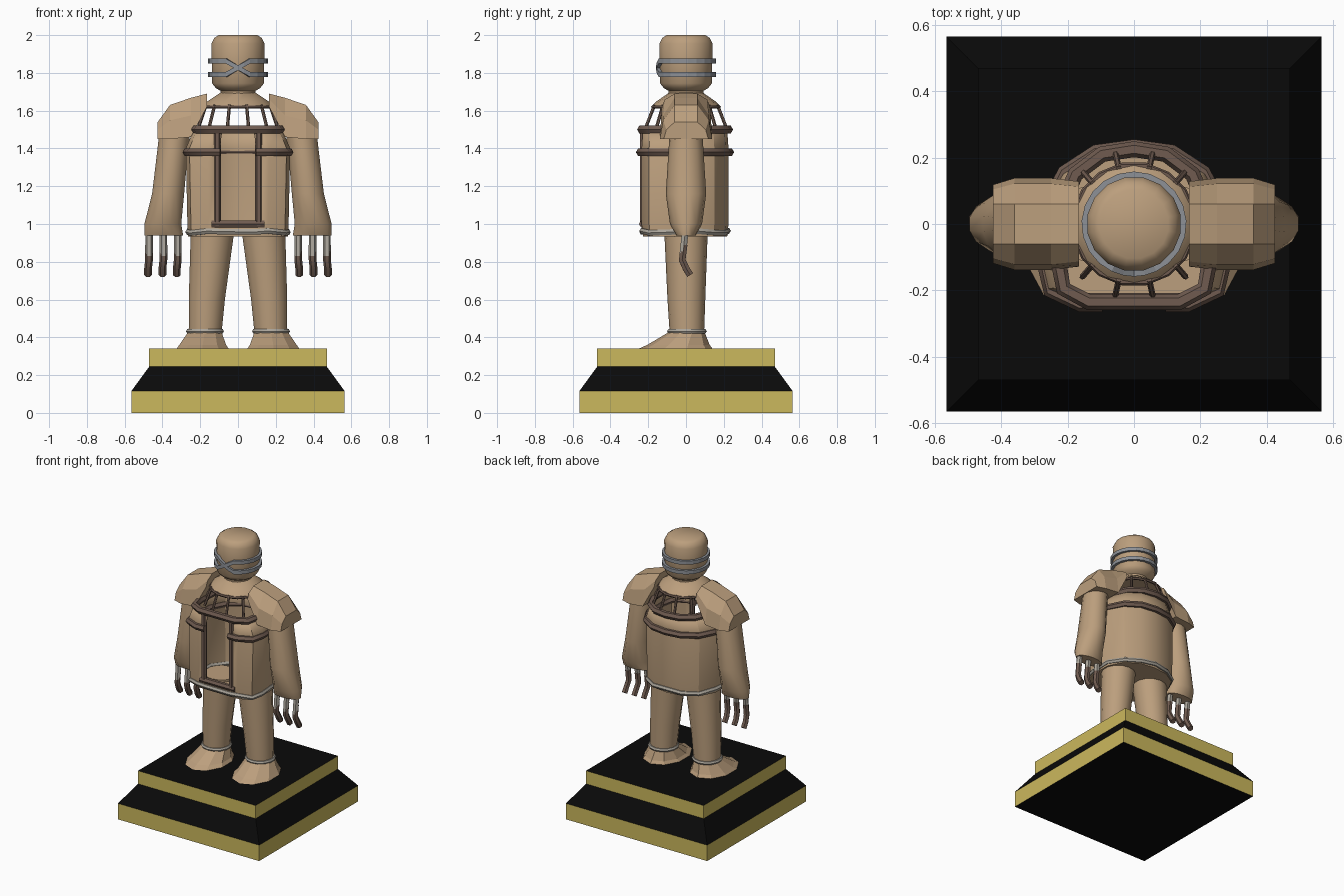
import bpy, bmesh, math
from mathutils import Vector

if "Cube" in bpy.data.objects:
    bpy.data.objects.remove(bpy.data.objects["Cube"])


def mat(name, c):
    m = bpy.data.materials.new(name)
    m.diffuse_color = (*c, 1)
    m.use_nodes = True
    m.node_tree.nodes["Principled BSDF"].inputs["Base Color"].default_value = m.diffuse_color
    return m


TAN = mat("tan", (0.50, 0.345, 0.205))
BROWN = mat("brown", (0.16, 0.105, 0.08))
GREY = mat("steel_grey", (0.27, 0.285, 0.31))
PALE = mat("pale_grey", (0.40, 0.37, 0.32))
GOLD = mat("gold", (0.60, 0.48, 0.11))
BLACK = mat("black", (0.003, 0.003, 0.003))


def smooth(ob, deg):
    bpy.ops.object.select_all(action='DESELECT')
    ob.select_set(True)
    bpy.context.view_layer.objects.active = ob
    bpy.ops.object.shade_smooth_by_angle(angle=math.radians(deg))


def loft(name, rings, m, angle=0, cap=(True, True), skip=None):
    """Skin a list of closed rings; skip(ring, side) leaves a hole."""
    bm = bmesh.new()
    vs = [[bm.verts.new(p) for p in r] for r in rings]
    n = len(rings[0])
    for i in range(len(vs) - 1):
        for j in range(n):
            if skip and skip(i, j):
                continue
            k = (j + 1) % n
            bm.faces.new((vs[i][j], vs[i][k], vs[i + 1][k], vs[i + 1][j]))
    if cap[0]:
        bm.faces.new(vs[0])
    if cap[1]:
        bm.faces.new(vs[-1])
    bmesh.ops.recalc_face_normals(bm, faces=bm.faces)
    me = bpy.data.meshes.new(name)
    bm.to_mesh(me)
    bm.free()
    me.materials.append(m)
    ob = bpy.data.objects.new(name, me)
    bpy.context.collection.objects.link(ob)
    if angle:
        smooth(ob, angle)
    return ob


def oval(z, cx, cy, rx, ry, n=14):
    return [(cx + rx * math.cos(2 * math.pi * (i + .5) / n),
             cy + ry * math.sin(2 * math.pi * (i + .5) / n), z) for i in range(n)]


def rod(name, pts, r, m, closed=False):
    cu = bpy.data.curves.new(name, 'CURVE')
    cu.dimensions = '3D'
    cu.bevel_depth = r
    cu.bevel_resolution = 1
    cu.use_fill_caps = True
    sp = cu.splines.new('POLY')
    sp.points.add(len(pts) - 1)
    for p, q in zip(sp.points, pts):
        p.co = (*q, 1)
    sp.use_cyclic_u = closed
    cu.materials.append(m)
    ob = bpy.data.objects.new(name, cu)
    bpy.context.collection.objects.link(ob)
    bpy.ops.object.select_all(action='DESELECT')
    ob.select_set(True)
    bpy.context.view_layer.objects.active = ob
    bpy.ops.object.convert(target='MESH')
    smooth(bpy.context.object, 50)


# Stepped plinth: upright sides gold, everything else black
def square(h, z):
    return [(-h, -h, z), (h, -h, z), (h, h, z), (-h, h, z)]


base = loft("plinth", [square(.565, 0), square(.565, .115), square(.47, .245), square(.47, .34)], BLACK)
base.data.materials.append(GOLD)
for f in base.data.polygons:
    if abs(f.normal.z) < .1:
        f.material_index = 1

# Torso shell with an open front window
half = [(.10, -.235), (.17, -.235), (.265, -.195), (.285, -.11), (.28, .04), (.22, .15), (.12, .21)]
outline = half + [(0, .225)] + [(-x, y) for x, y in reversed(half)]


def body(z, sx=1, sy=1):
    return [(x * sx, y * sy, z) for x, y in outline]


torso = loft("torso", [body(.935, .93, .97), body(1.0, .94), body(1.4, .97), body(1.5, .82, .97)],
             TAN, 28, (True, False), lambda i, j: i > 0 and j == len(outline) - 1)
sol = torso.modifiers.new("thickness", 'SOLIDIFY')
sol.thickness = .012
sol.offset = -1

# Hoops, belt and window frame
rod("chest_hoop", body(1.5, .8, 1), .024, BROWN, True)
rod("rib_hoop", body(1.38, .95, 1.03), .023, BROWN)
rod("belt", [(x, y, z + .006 * math.sin(i * 2)) for i, (x, y, z) in enumerate(body(.958, .92, .98))],
    .017, PALE, True)
for s in (-1, 1):
    rod("window_post", [(s * .11, -.228, .99), (s * .11, -.228, 1.5)], .019, BROWN)
rod("window_sill", [(-.14, -.228, 1.0), (.14, -.228, 1.0)], .021, BROWN)

# Collar cage and neck cap
rod("collar_hoop", oval(1.62, 0, 0, .18, .178, 16), .01, BROWN, True)
for i in range(12):
    a = 2 * math.pi * (i + .5) / 12
    c, s = math.cos(a), math.sin(a)
    rod("collar_bar", [(.22 * c, .225 * s, 1.5), (.175 * c, .172 * s, 1.63)], .009, BROWN)
loft("neck_cap", [oval(1.625, 0, 0, .185, .18), oval(1.65, 0, 0, .165, .155),
                  oval(1.695, 0, 0, .095, .09)], TAN, 35)

# Head
loft("head", [oval(z, 0, 0, r, r, 16) for z, r in
              [(1.68, .092), (1.705, .095), (1.72, .12), (1.745, .14), (1.955, .143),
               (1.985, .128), (2.0, .105)]], TAN, 40)


# Head bands: two rings open at the face, joined by a cross
def ribbon(name, path):
    rings = []
    for a, z in path:
        x, y = math.sin(a), -math.cos(a)
        rings.append([(x * r, y * r, z + d) for r, d in
                      ((.138, -.013), (.158, -.013), (.158, .013), (.138, .013))])
    loft(name, rings, GREY)


G = .42
for s in (-1, 1):
    z = 1.827 + s * .035
    ribbon("head_band", [(G + (2 * math.pi - 2 * G) * i / 18, z) for i in range(19)])
    ribbon("face_cross", [(G * t, 1.827 + s * .035 * t) for t in (-1.05, -.5, 0, .5, 1.05)])

for s in (-1, 1):
    # Leg, foot and anklet
    loft("leg", [oval(z, s * cx, cy, rx, ry) for z, cx, cy, rx, ry in
                 [(.40, .175, .005, .088, .09), (.60, .165, .002, .098, .1),
                  (.96, .135, 0, .118, .115)]], TAN, 40)
    loft("foot", [oval(.34, s * .187, -.055, .145, .195, 10), oval(.36, s * .187, -.04, .13, .165, 10),
                  oval(.43, s * .175, .005, .092, .092, 10)], TAN)
    rod("anklet", oval(.432, s * .175, .005, .09, .092), .013, PALE, True)

    # Arm
    loft("arm", [oval(z, s * cx, 0, rx, ry) for z, cx, rx, ry in
                 [(1.52, .33, .085, .085), (1.40, .345, .083, .092), (1.16, .37, .087, .107),
                  (1.0, .398, .1, .085), (.94, .393, .105, .052)]], TAN, 40)

    # Blocky shoulder guard, lofted outward
    secs = []
    for x, zt, zb, yb in [(.165, 1.69, 1.62, .128), (.25, 1.668, 1.46, .138),
                          (.36, 1.63, 1.45, .138), (.425, 1.54, 1.45, .118)]:
        zm = zb + (zt - zb) * .55
        prof = [(-yb, zb), (-yb * .88, zm), (-.06, zt), (.06, zt), (yb * .88, zm), (yb, zb)]
        secs.append([(s * x, y, z) for y, z in prof])
    loft("shoulder_guard", secs, TAN)

    # Three hooked fingers, pale at the root
    for k in (-1, 0, 1):
        x = s * (.395 + k * .076)
        rod("finger_root", [(x, -.005, .95), (x, -.018, .83)], .02, PALE)
        rod("finger_tip", [(x, -.01, .89), (x, -.02, .81), (x + s * .005, .0, .765),
                           (x + s * .005, .022, .73)], .0205, BROWN)
